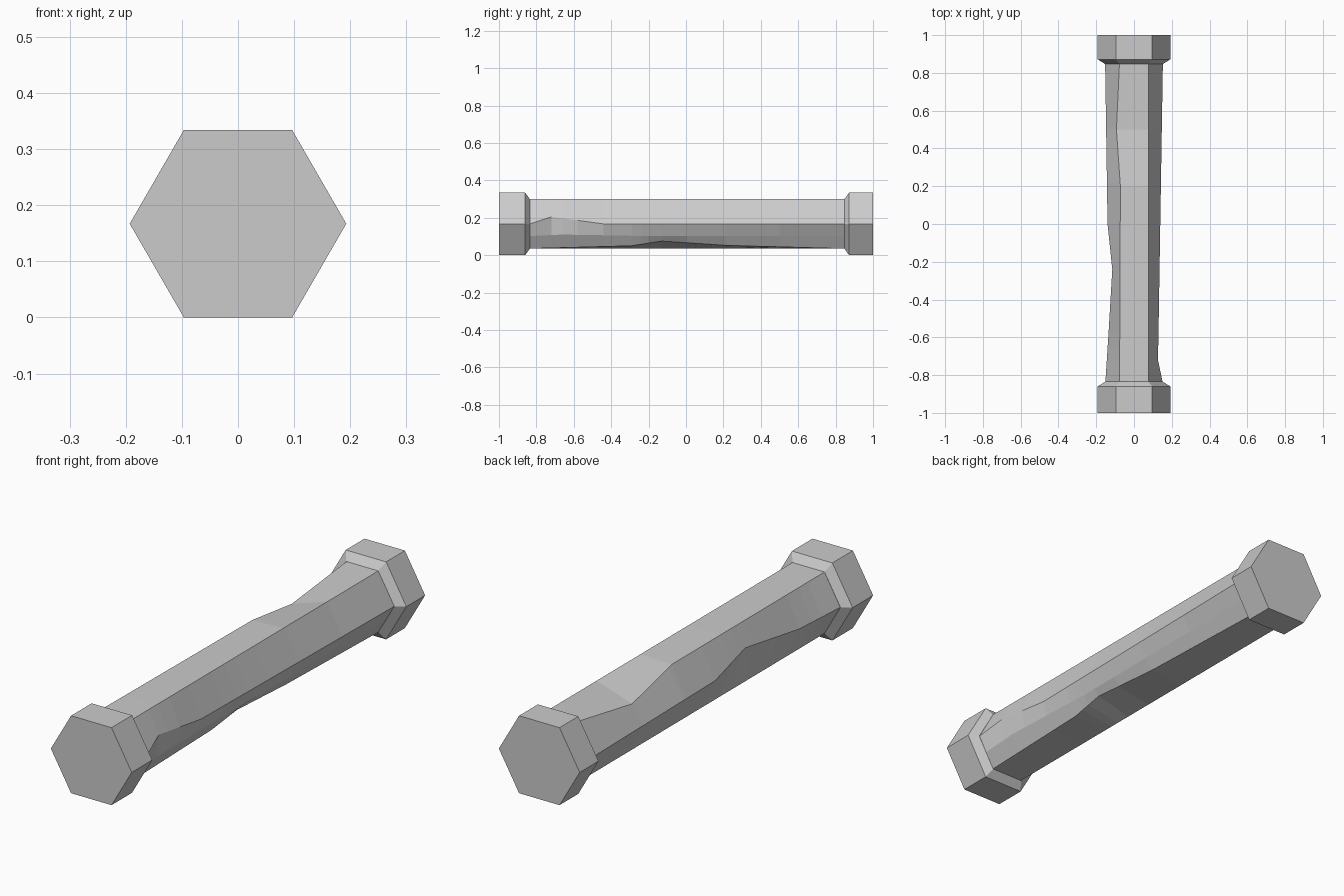
import bpy, bmesh, math

if "Cube" in bpy.data.objects:
    bpy.data.objects.remove(bpy.data.objects["Cube"], do_unlink=True)

MID = 0.167          # height of the long axis
CAP_R, BAR_R = 0.193, 0.153

steel = bpy.data.materials.new("grey_metal")
steel.use_nodes = True
steel.diffuse_color = (0.6, 0.6, 0.6, 1)
steel.node_tree.nodes["Principled BSDF"].inputs["Base Color"].default_value = (0.6, 0.6, 0.6, 1)


def loft(name, rings):
    """Skin a closed tube through rings of points, with flat ends."""
    bm = bmesh.new()
    loops = [[bm.verts.new(p) for p in ring] for ring in rings]
    for a, b in zip(loops, loops[1:]):
        for i in range(len(a)):
            j = (i + 1) % len(a)
            bm.faces.new((a[i], a[j], b[j], b[i]))
    bm.faces.new(loops[0][::-1])
    bm.faces.new(loops[-1])
    bmesh.ops.recalc_face_normals(bm, faces=bm.faces)
    mesh = bpy.data.meshes.new(name)
    bm.to_mesh(mesh)
    bm.free()
    mesh.materials.append(steel)
    obj = bpy.data.objects.new(name, mesh)
    bpy.context.collection.objects.link(obj)
    return obj


def corner(k, r):
    a = math.radians(60 * k)
    return r * math.cos(a), MID + r * math.sin(a)


def hexagon(y, r):
    return [(x, y, z) for x, z in (corner(k, r) for k in range(6))]


# End caps: hexagonal blocks with a chamfer towards the bar
for name, s, inner in (("front_cap", -1, 0.86), ("back_cap", 1, 0.872)):
    loft(name, [hexagon(s * 1.0, CAP_R), hexagon(s * inner, CAP_R),
                hexagon(s * (inner - 0.025), BAR_R)])

# Bar: each long edge is a path of (y, x, z) points, dented where hammered
END = 0.86


def edge(x, z, dents=()):
    return [(-END, x, z), *dents, (END, x, z)]


corners = [corner(k, BAR_R) for k in range(6)]
low_x = (corners[5][0] + corners[0][0]) / 2
low_z = (corners[5][1] + corners[0][1]) / 2
edges = [
    edge(*corners[0], [(-0.835, 0.151, MID), (-0.72, 0.127, 0.205), (-0.44, 0.132, MID)]),
    edge(*corners[1]),
    edge(*corners[2], [(0.2, -0.072, 0.295), (0.5, -0.093, 0.245)]),
    edge(*corners[3], [(-0.58, -0.135, MID), (-0.24, -0.115, 0.21), (0.0, -0.14, MID)]),
    edge(*corners[4]),
    edge(*corners[5], [(-0.29, 0.079, 0.05), (-0.13, 0.085, 0.075), (0.22, 0.079, 0.052)]),
    edge(low_x, low_z, [(-0.66, 0.119, 0.11), (-0.2, 0.108, 0.102)]),
]


def sample(path, y):
    for (y0, x0, z0), (y1, x1, z1) in zip(path, path[1:]):
        if y <= y1:
            t = (y - y0) / (y1 - y0)
            return x0 + t * (x1 - x0), y, z0 + t * (z1 - z0)


stations = sorted({p[0] for path in edges for p in path})
loft("bar", [[sample(path, y) for path in edges] for y in stations])
